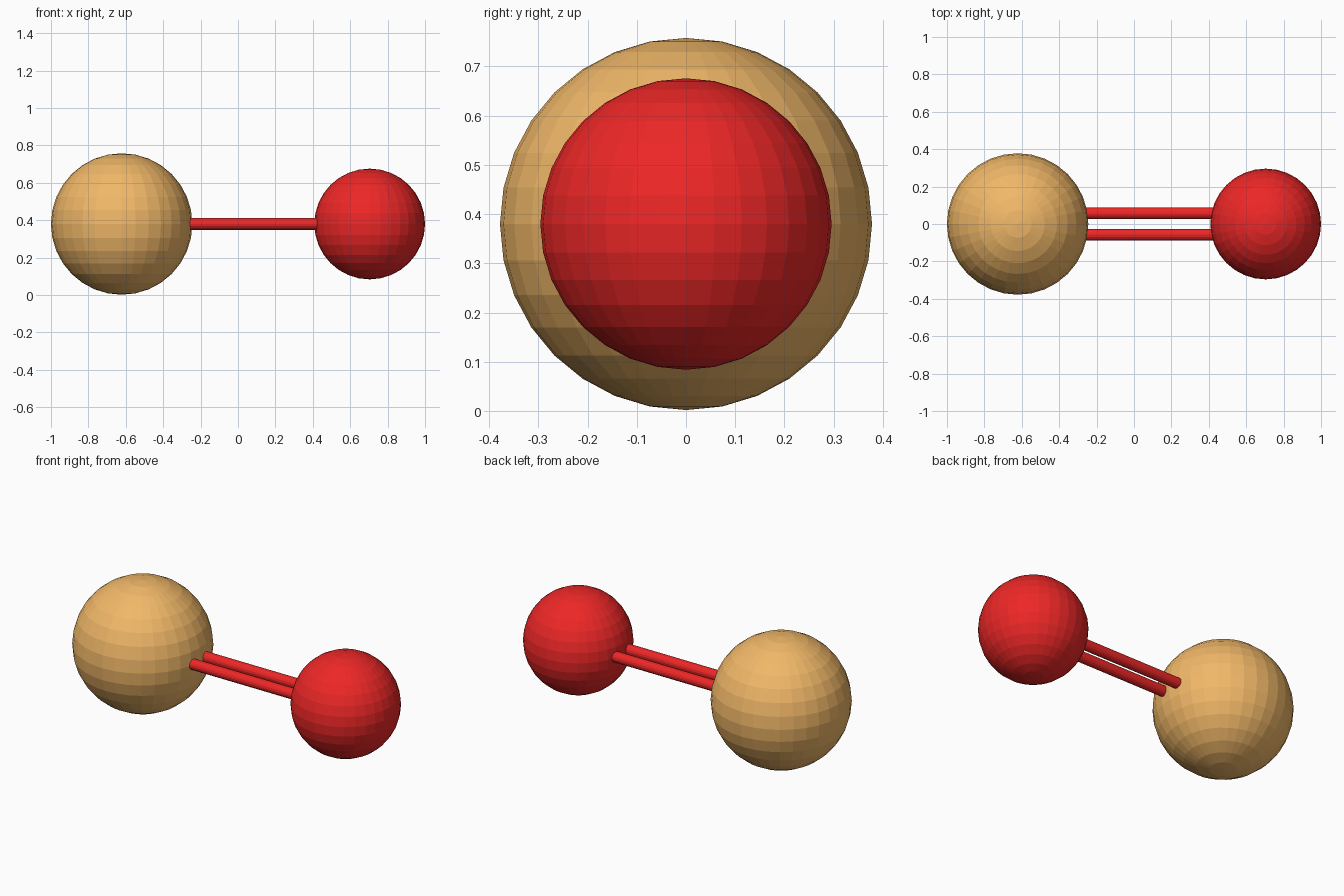
import bpy
from math import pi

if "Cube" in bpy.data.objects:
    bpy.data.objects.remove(bpy.data.objects["Cube"])

Z = 0.38  # common axis height


def material(name, color):
    m = bpy.data.materials.new(name)
    m.diffuse_color = color
    m.use_nodes = True
    m.node_tree.nodes["Principled BSDF"].inputs["Base Color"].default_value = m.diffuse_color
    return m


tan = material("tan", (0.88, 0.48, 0.14, 1))
red = material("red", (0.85, 0.02, 0.02, 1))


def finish(name, mat):
    ob = bpy.context.object
    ob.name = name
    ob.data.materials.append(mat)


# Atoms: faceted balls
for name, x, r, mat in (("large_ball", -0.622, 0.378, tan),
                        ("small_ball", 0.704, 0.296, red)):
    bpy.ops.mesh.primitive_uv_sphere_add(segments=32, ring_count=16,
                                         radius=r, location=(x, 0, Z))
    finish(name, mat)

# Double bond: two parallel rods running between the ball centres
for name, y in (("front_rod", -0.057), ("back_rod", 0.057)):
    bpy.ops.mesh.primitive_cylinder_add(vertices=16, radius=0.031, depth=1.326,
                                        location=(0.041, y, Z),
                                        rotation=(0, pi / 2, 0))
    finish(name, red)
